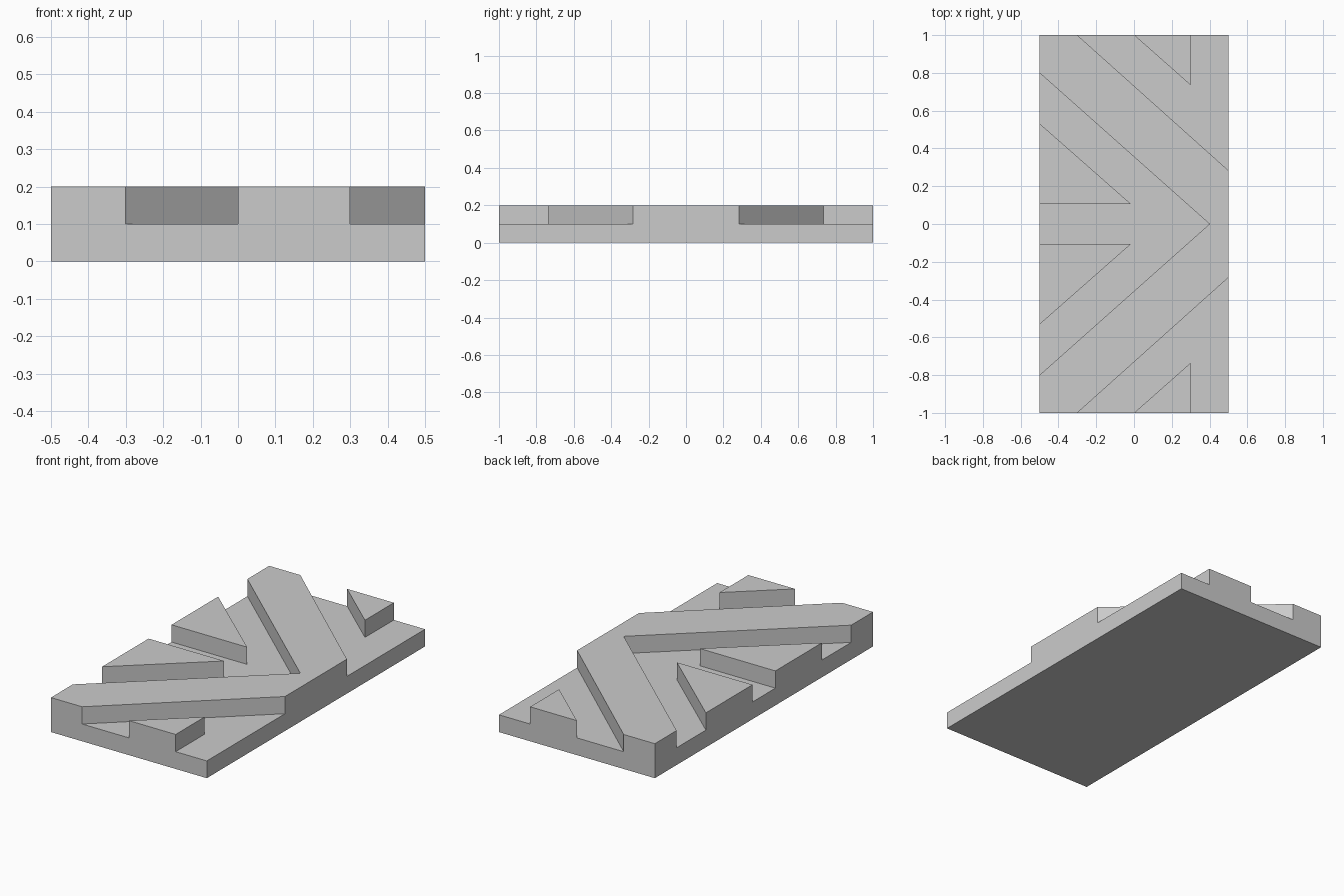
import bpy, bmesh

if "Cube" in bpy.data.objects:
    bpy.data.objects.remove(bpy.data.objects["Cube"])

grey = bpy.data.materials.new("plain grey")
grey.diffuse_color = (0.6, 0.6, 0.6, 1)
grey.use_nodes = True
grey.node_tree.nodes["Principled BSDF"].inputs["Base Color"].default_value = grey.diffuse_color


def prism(name, outline, z0, z1):
    """Extrude a flat outline between two heights."""
    bm = bmesh.new()
    face = bm.faces.new([bm.verts.new((x, y, z0)) for x, y in outline])
    top = bmesh.ops.extrude_face_region(bm, geom=[face])["geom"]
    for v in top:
        if isinstance(v, bmesh.types.BMVert):
            v.co.z = z1
    bmesh.ops.recalc_face_normals(bm, faces=bm.faces)
    mesh = bpy.data.meshes.new(name)
    bm.to_mesh(mesh)
    bm.free()
    mesh.materials.append(grey)
    obj = bpy.data.objects.new(name, mesh)
    bpy.context.collection.objects.link(obj)
    return obj


def mirror_y(points):
    return [(x, -y) for x, y in reversed(points)]


# Full-height block
plate = prism("chevron_plate", [(-0.5, -1), (0.5, -1), (0.5, 1), (-0.5, 1)], 0, 0.2)

# Inner recess: V-shaped groove around two side wedges (overshoots the left edge)
inner = [(-0.6, 0.105), (-0.015, 0.105), (-0.6, 0.62), (-0.6, 0.889)]
inner_recess = inner + [(0.4, 0)] + mirror_y(inner)

# Corner recess: groove outside the chevron, leaving a small end wedge
corner_recess = [(-0.412, 1.1), (0.6, 0.194), (0.6, 1.1),
                 (0.3, 1.1), (0.3, 0.735), (-0.113, 1.1)]

# Carve the recesses down to the base level
for name, outline in (("inner_recess_cutter", inner_recess),
                      ("back_recess_cutter", corner_recess),
                      ("front_recess_cutter", mirror_y(corner_recess))):
    cutter = prism(name, outline, 0.1, 0.3)
    cutter.hide_render = True
    mod = plate.modifiers.new(name, "BOOLEAN")
    mod.operation = "DIFFERENCE"
    mod.solver = "EXACT"
    mod.object = cutter
    bpy.context.view_layer.objects.active = plate
    bpy.ops.object.modifier_apply(modifier=mod.name)
    bpy.data.objects.remove(cutter)
